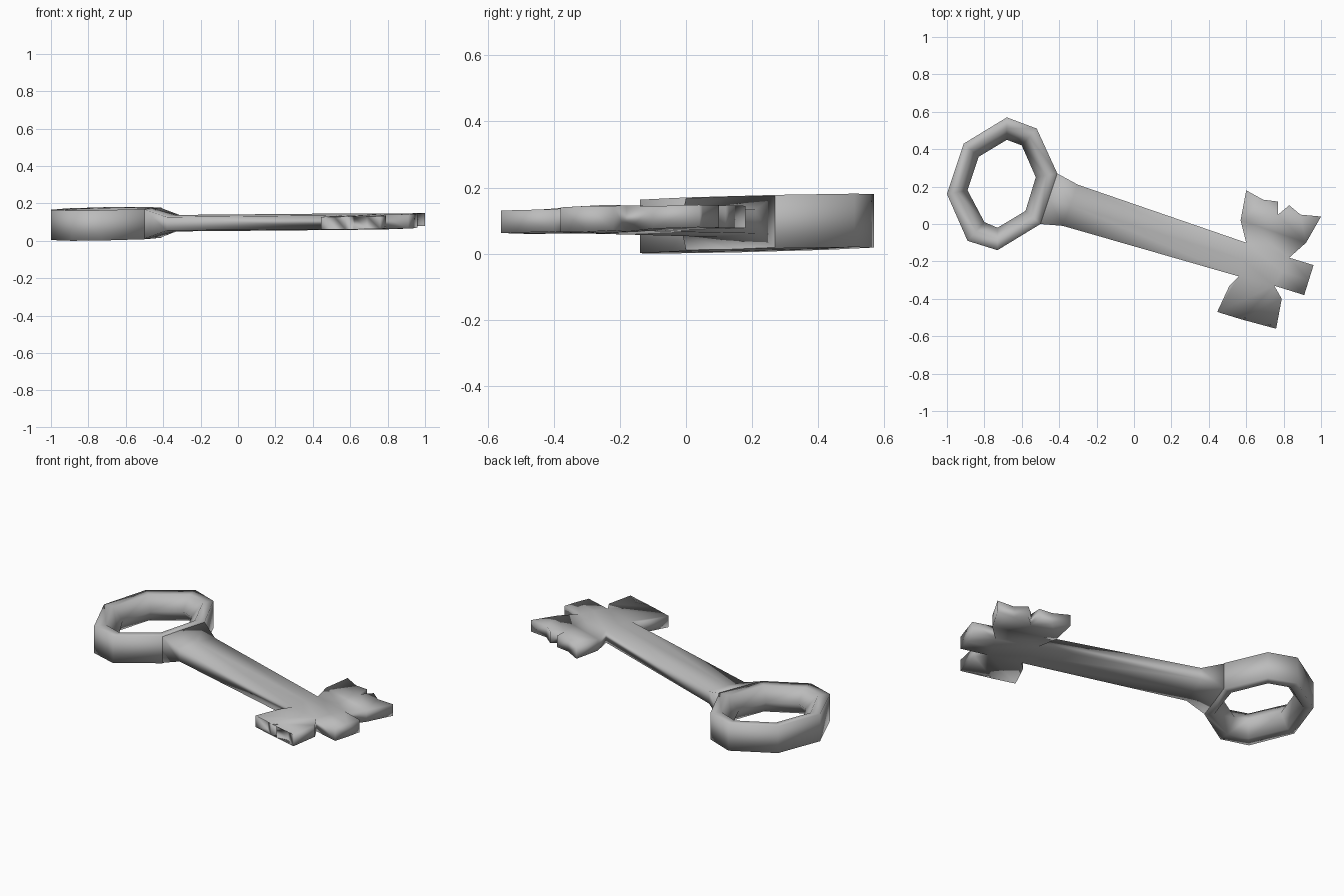
import bpy
import bmesh

cube = bpy.data.objects.get("Cube")
if cube:
    bpy.data.objects.remove(cube, do_unlink=True)

grey = bpy.data.materials.new("plain_grey")
grey.use_nodes = True
colour = (0.5, 0.5, 0.5, 1)
grey.diffuse_color = colour
grey.node_tree.nodes["Principled BSDF"].inputs["Base Color"].default_value = colour


def middle_z(x, y):
    # The key lies on a slightly tilted plane
    return 0.097 + 0.016 * x + 0.023 * y


def finish(bm, name):
    bmesh.ops.recalc_face_normals(bm, faces=bm.faces)
    for face in bm.faces:
        face.smooth = True
    mesh = bpy.data.meshes.new(name)
    bm.to_mesh(mesh)
    bm.free()
    mesh.materials.append(grey)
    obj = bpy.data.objects.new(name, mesh)
    bpy.context.collection.objects.link(obj)
    return obj


def slab(name, polygons):
    """Closed plate from adjoining outlines of (x, y, half thickness)."""
    bm = bmesh.new()
    layers = {}
    for side in (1, -1):
        for poly in polygons:
            face = []
            for x, y, h in poly:
                key = (x, y, side)
                if key not in layers:
                    layers[key] = bm.verts.new((x, y, middle_z(x, y) + side * h))
                face.append(layers[key])
            bm.faces.new(face)
    partner = {}
    for (x, y, side), v in layers.items():
        partner[v] = layers[(x, y, -side)]
    top = {v for (x, y, side), v in layers.items() if side == 1}
    rim = [e for e in bm.edges if e.is_boundary and e.verts[0] in top]
    for e in rim:
        a, b = e.verts
        bm.faces.new((a, b, partner[b], partner[a]))
    big = [f for f in bm.faces if len(f.verts) > 4]
    bmesh.ops.triangulate(bm, faces=big, ngon_method='EAR_CLIP')
    return finish(bm, name)


# Bow: eight-sided ring with flat outer wall and a waist inside
outer = [(-1, 0.16), (-0.91, 0.43), (-0.68, 0.57), (-0.52, 0.51),
         (-0.41, 0.27), (-0.5, 0), (-0.73, -0.14), (-0.89, -0.09)]
inner = [(-0.89, 0.18), (-0.83, 0.36), (-0.68, 0.45), (-0.6, 0.42),
         (-0.525, 0.25), (-0.58, 0.07), (-0.73, -0.02), (-0.8, 0.01)]
section = [(0, 0.081), (0, -0.081), (0.5, -0.078), (1, 0), (0.5, 0.078)]
bm = bmesh.new()
rings = []
for (ox, oy), (ix, iy) in zip(outer, inner):
    ring = []
    for t, h in section:
        x, y = ox + (ix - ox) * t, oy + (iy - oy) * t
        ring.append(bm.verts.new((x, y, middle_z(x, y) + h)))
    rings.append(ring)
for i, ring in enumerate(rings):
    after = rings[(i + 1) % len(rings)]
    for j in range(len(section)):
        k = (j + 1) % len(section)
        bm.faces.new((ring[j], ring[k], after[k], after[j]))
finish(bm, "bow_ring")

# Shaft: left and right edge points, with half thickness at edge and ridge
stations = [((-0.41, 0.27), (-0.5, 0), 0.078, 0.08),
            ((-0.3, 0.21), (-0.38, -0.01), 0.036, 0.044),
            ((0.6, -0.1), (0.56, -0.28), 0.037, 0.044),
            ((0.83, -0.18), (0.75, -0.33), 0.04, 0.043),
            ((0.96, -0.22), (0.91, -0.38), 0.037, 0.039)]
rows = []
for (lx, ly), (rx, ry), edge, ridge in stations:
    rows.append([(lx, ly, edge), ((lx + rx) / 2, (ly + ry) / 2, ridge), (rx, ry, edge)])
polygons = []
for a, b in zip(rows, rows[1:]):
    for j in (0, 1):
        polygons.append([a[j], a[j + 1], b[j + 1], b[j]])

# Bit: two notched wings beside the end of the shaft
left_tips = [(0.57, 0.02), (0.6, 0.18), (0.69, 0.13), (0.77, 0.12), (0.77, 0.05),
             (0.83, 0.1), (0.89, 0.05), (1, 0.04), (0.92, -0.1)]
right_tips = [(0.51, -0.33), (0.445, -0.47), (0.515, -0.455), (0.575, -0.51),
              (0.61, -0.46), (0.62, -0.52), (0.69, -0.51), (0.76, -0.56), (0.79, -0.4)]
for tips, j in ((left_tips, 0), (right_tips, 2)):
    polygons.append([rows[2][j]] + [(x, y, 0.034) for x, y in tips] + [rows[3][j]])
slab("shaft_and_bit", polygons)
